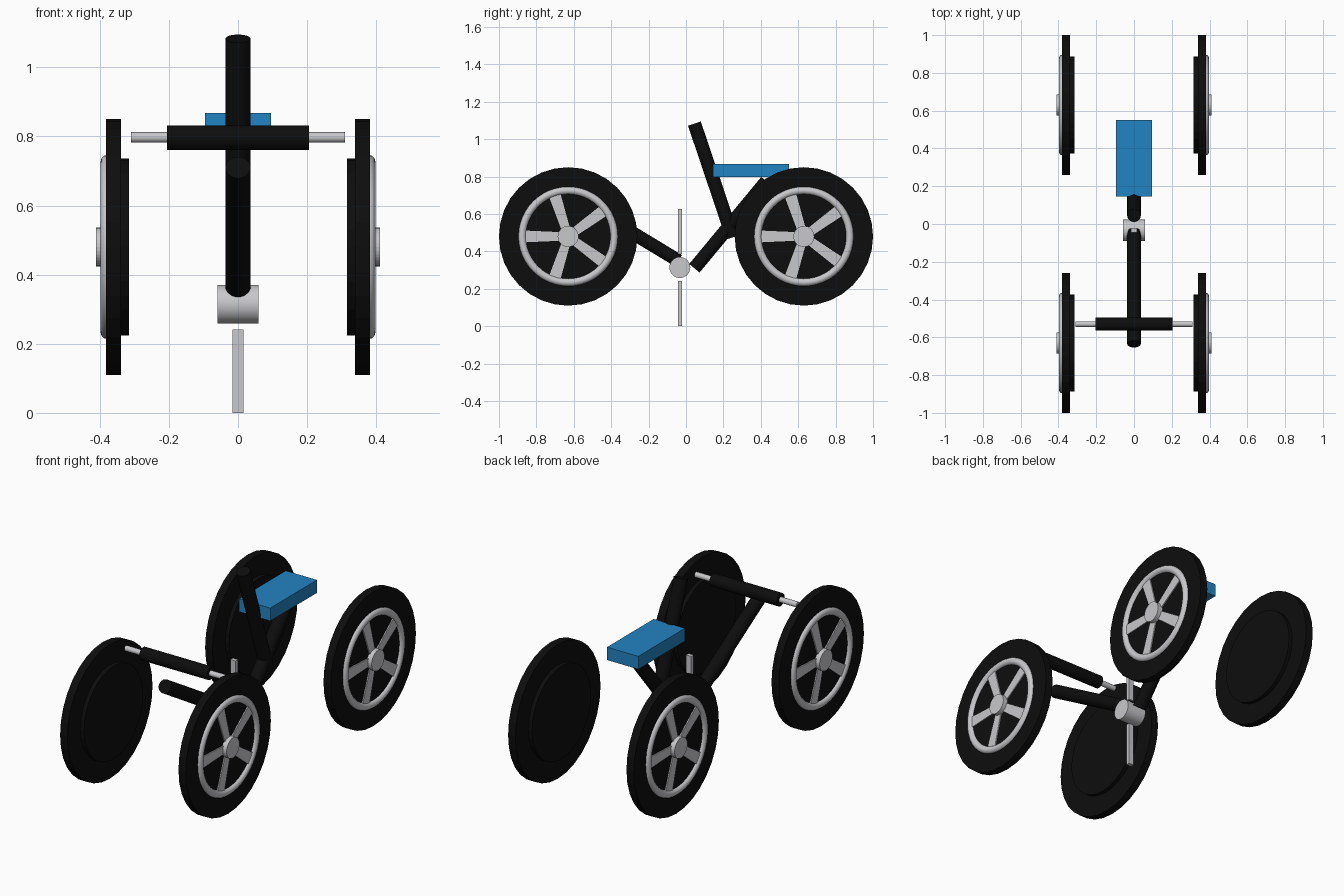
import bpy, bmesh, math
from mathutils import Vector, Matrix

cube = bpy.data.objects.get("Cube")
if cube:
    bpy.data.objects.remove(cube, do_unlink=True)


def material(name, rgb):
    m = bpy.data.materials.new(name)
    m.use_nodes = True
    m.diffuse_color = (*rgb, 1)
    m.node_tree.nodes["Principled BSDF"].inputs["Base Color"].default_value = (*rgb, 1)
    return m


black = material("black rubber", (0.004, 0.004, 0.004))
silver = material("silver metal", (0.58, 0.58, 0.6))
blue = material("blue seat", (0.016, 0.23, 0.54))


def finish(name, bm, mat, smooth=False):
    bmesh.ops.recalc_face_normals(bm, faces=bm.faces)
    mesh = bpy.data.meshes.new(name)
    bm.to_mesh(mesh)
    bm.free()
    obj = bpy.data.objects.new(name, mesh)
    bpy.context.collection.objects.link(obj)
    mesh.materials.append(mat)
    if smooth:
        bpy.ops.object.select_all(action='DESELECT')
        bpy.context.view_layer.objects.active = obj
        obj.select_set(True)
        bpy.ops.object.shade_smooth_by_angle(angle=math.radians(35))
    return obj


def tube(name, start, end, radius, mat, sides=32, smooth=True):
    a, b = Vector(start), Vector(end)
    turn = (b - a).to_track_quat('Z', 'Y').to_matrix().to_4x4()
    bm = bmesh.new()
    bmesh.ops.create_cone(bm, cap_ends=True, segments=sides, radius1=radius, radius2=radius,
                          depth=(b - a).length, matrix=Matrix.Translation((a + b) / 2) @ turn)
    return finish(name, bm, mat, smooth)


def box(name, low, high, mat):
    low, high = Vector(low), Vector(high)
    bm = bmesh.new()
    place = Matrix.Translation((low + high) / 2) @ Matrix.Diagonal((*(high - low), 1))
    bmesh.ops.create_cube(bm, size=1, matrix=place)
    return finish(name, bm, mat)


def wheel(name, side, y, z=0.48):
    def point(x, r, angle, across=0):
        c, s = math.cos(angle), math.sin(angle)
        return Vector((side * x, y + side * (r * c - across * s), z + r * s + across * c))

    def disc(part, x0, x1, radius, mat):
        tube(name + part, (side * x0, y, z), (side * x1, y, z), radius, mat, smooth=False)

    disc("_tyre", 0.338, 0.382, 0.37, black)
    disc("_inner_disc", 0.316, 0.34, 0.256, black)
    disc("_hub", 0.37, 0.411, 0.056, silver)

    # Rounded rim ring
    bm = bmesh.new()
    n, m = 48, 12
    rings = []
    for i in range(n):
        rings.append([bm.verts.new(point(0.377 + 0.021 * math.sin(j * math.tau / m),
                                         0.246 + 0.021 * math.cos(j * math.tau / m),
                                         i * math.tau / n)) for j in range(m)])
    for i in range(n):
        p, q = rings[i], rings[(i + 1) % n]
        for j in range(m):
            k = (j + 1) % m
            bm.faces.new((p[j], q[j], q[k], p[k]))
    finish(name + "_rim", bm, silver, True)

    # Five spokes widening towards the rim
    bm = bmesh.new()
    for i in range(5):
        angle = math.pi + i * math.tau / 5
        corners = [bm.verts.new(point(x, r, angle, e * w))
                   for r, w in ((0.04, 0.023), (0.24, 0.032))
                   for x in (0.375, 0.388) for e in (-1, 1)]
        for f in ((0, 1, 3, 2), (4, 5, 7, 6), (0, 1, 5, 4), (2, 3, 7, 6), (0, 2, 6, 4), (1, 3, 7, 5)):
            bm.faces.new([corners[v] for v in f])
    finish(name + "_spokes", bm, silver)


# Wheels
for label, y in (("front", -0.63), ("rear", 0.63)):
    for hand, side in (("left", 1), ("right", -1)):
        wheel(f"{label}_{hand}_wheel", side, y)

# Frame tubes
tube("seat_post", (0, 0.045, 1.083), (0, 0.25, 0.475), 0.036, black)
tube("front_tube", (0, -0.04, 0.35), (0, -0.635, 0.71), 0.036, black)
tube("rear_tube", (0, 0.045, 0.31), (0, 0.43, 0.775), 0.036, black)

# Handlebar with metal ends
tube("handlebar", (-0.205, -0.53, 0.796), (0.205, -0.53, 0.796), 0.035, black)
for hand, s in (("left", 1), ("right", -1)):
    tube(f"{hand}_handle_end", (s * 0.2, -0.53, 0.797), (s * 0.31, -0.53, 0.797), 0.015, silver)

# Seat
box("seat", (-0.095, 0.145, 0.797), (0.095, 0.55, 0.868), blue)

# Crank and its two arms
tube("crank_axle", (-0.059, -0.033, 0.314), (0.059, -0.033, 0.314), 0.056, silver)
box("lower_crank_arm", (-0.016, -0.044, 0), (0.016, -0.022, 0.241), silver)
box("upper_crank_arm", (-0.016, -0.044, 0.387), (0.016, -0.022, 0.628), silver)
